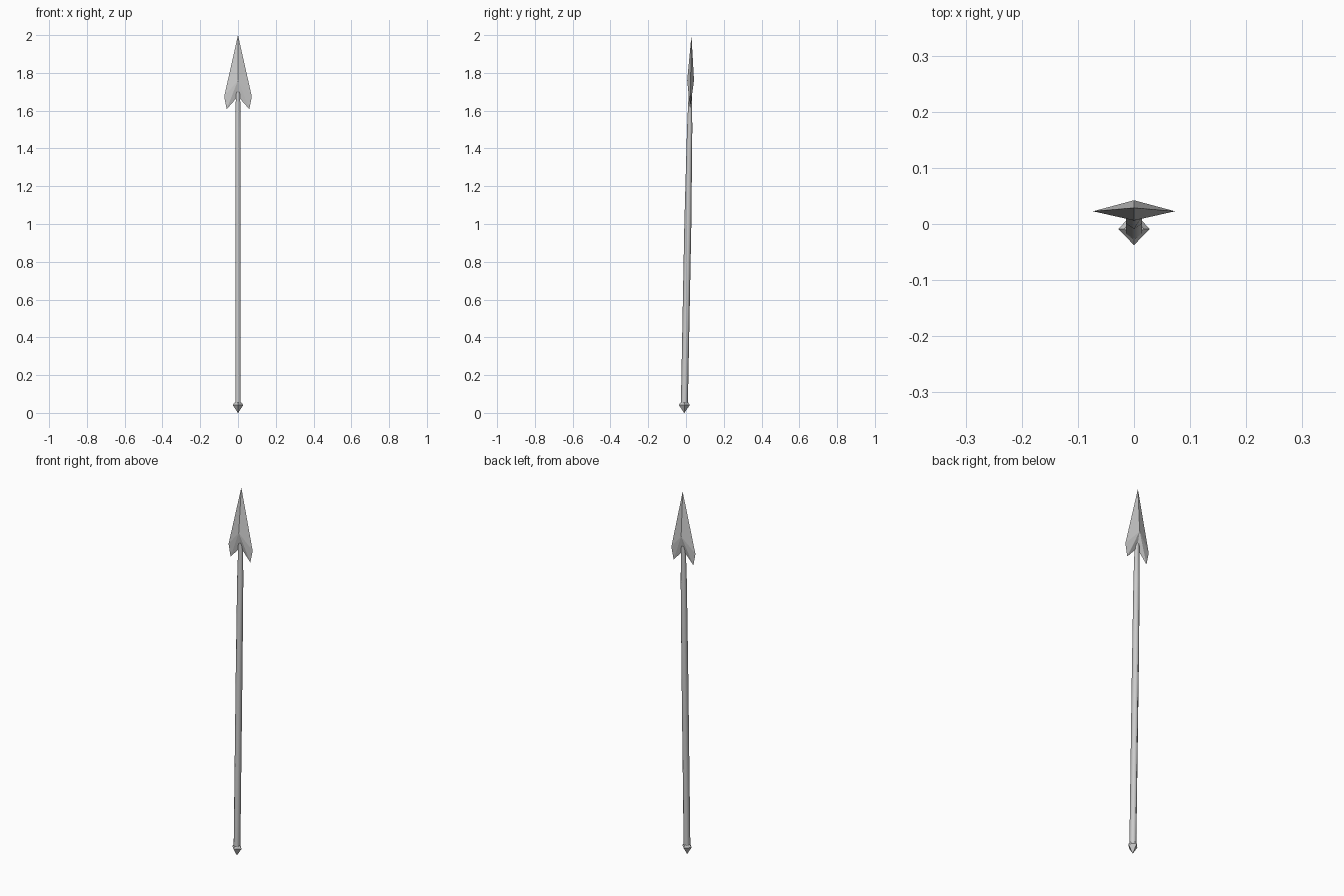
import bpy
from math import cos, sin, pi

if "Cube" in bpy.data.objects:
    bpy.data.objects.remove(bpy.data.objects["Cube"])


def axis_y(z):
    # the whole spear leans slightly backwards
    return -0.0095 + 0.0192 * z


def make(name, verts, faces):
    me = bpy.data.meshes.new(name)
    me.from_pydata([(x, y + axis_y(z), z) for x, y, z in verts], [], faces)
    me.validate()
    ob = bpy.data.objects.new(name, me)
    bpy.context.collection.objects.link(ob)
    return ob


def lathe(name, rings, sides, smooth=False):
    # rings: (z, x radius, y radius), one corner facing the front
    verts, faces = [], []
    for z, rx, ry in rings:
        for i in range(sides):
            a = 2 * pi * i / sides - pi / 2
            verts.append((rx * cos(a), ry * sin(a), z))
    for r in range(len(rings) - 1):
        for i in range(sides):
            j = (i + 1) % sides
            faces.append((r * sides + i, r * sides + j,
                          (r + 1) * sides + j, (r + 1) * sides + i))
    faces.append(tuple(reversed(range(sides))))
    faces.append(tuple(range((len(rings) - 1) * sides, len(rings) * sides)))
    ob = make(name, verts, faces)
    for p in ob.data.polygons:
        p.use_smooth = smooth and len(p.vertices) == 4
    return ob


# shaft, narrowing towards the head
lathe("shaft", [(0.04, 0.016, 0.0185), (1.0, 0.016, 0.0185),
                (1.5, 0.016, 0.014), (1.70, 0.013, 0.009)], 6, smooth=True)

# four-sided pointed foot
lathe("butt_cap", [(0.0, 0.001, 0.001), (0.042, 0.028, 0.029),
                   (0.055, 0.017, 0.020)], 4)

# barbed blade: flat outline with a raised point on both faces
right = [(0.073, 1.675), (0.060, 1.608)]
outline = [(0, 2.0)] + right + [(0, 1.675)] + [(-x, z) for x, z in reversed(right)]
verts = [(x, 0, z) for x, z in outline] + [(0, -0.018, 1.76), (0, 0.018, 1.76)]
n = len(outline)
faces = []
for i in range(n):
    j = (i + 1) % n
    faces += [(j, i, n), (i, j, n + 1)]
make("spear_head", verts, faces)
